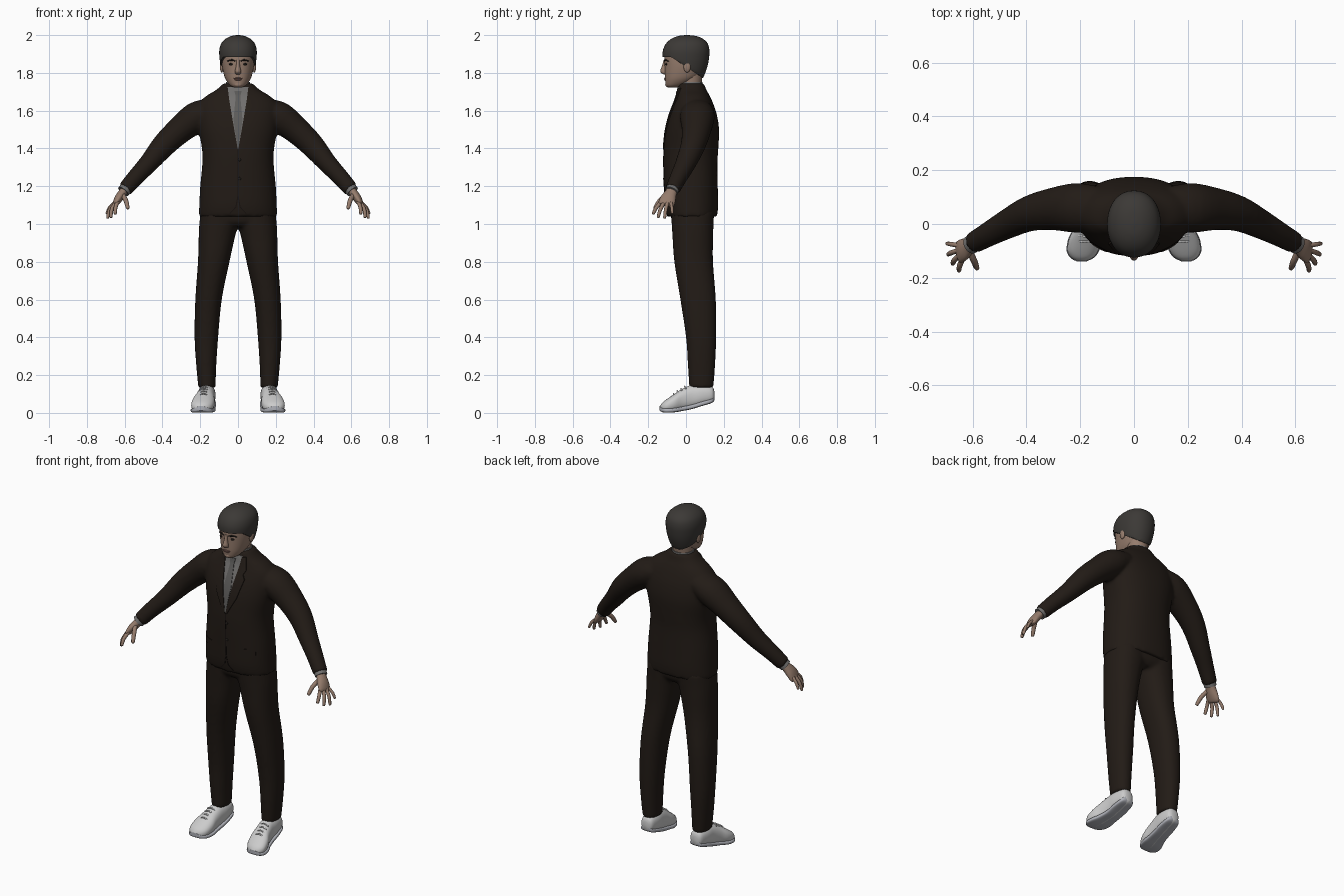
import bpy, bmesh, math
from mathutils import Vector
from mathutils.bvhtree import BVHTree

if "Cube" in bpy.data.objects:
    bpy.data.objects.remove(bpy.data.objects["Cube"])

X, Y, Z = Vector((1, 0, 0)), Vector((0, 1, 0)), Vector((0, 0, 1))


def material(name, r, g, b):
    m = bpy.data.materials.new(name)
    m.diffuse_color = (r, g, b, 1)
    m.use_nodes = True
    m.node_tree.nodes["Principled BSDF"].inputs["Base Color"].default_value = m.diffuse_color
    return m


SUIT = material("suit_cloth", 0.016, 0.011, 0.008)
SEAM = material("seam_cloth", 0.009, 0.006, 0.005)
HAIR = material("hair", 0.045, 0.041, 0.037)
DARK = material("dark", 0.015, 0.012, 0.01)
SKIN = material("skin", 0.30, 0.20, 0.15)
LIPS = material("lips", 0.22, 0.12, 0.10)
SHIRT = material("shirt_cloth", 0.17, 0.165, 0.16)
TIE = material("tie_cloth", 0.11, 0.107, 0.103)
SHOE = material("shoe_leather", 0.62, 0.62, 0.60)
SOLE = material("shoe_sole", 0.42, 0.43, 0.47)


def finish(name, bm, mat, mirror=False, angle=45):
    bmesh.ops.recalc_face_normals(bm, faces=bm.faces)
    me = bpy.data.meshes.new(name)
    bm.to_mesh(me)
    bm.free()
    me.materials.append(mat)
    ob = bpy.data.objects.new(name, me)
    bpy.context.collection.objects.link(ob)
    bpy.ops.object.select_all(action='DESELECT')
    ob.select_set(True)
    bpy.context.view_layer.objects.active = ob
    bpy.ops.object.shade_smooth_by_angle(angle=math.radians(angle))
    if mirror:
        ob.modifiers.new("Mirror", 'MIRROR')
    return ob


def spline(rings, k):
    """Smooth interpolation between key rings."""
    out, n = [], len(rings)
    for i in range(n - 1):
        a, b, c, d = (rings[max(0, min(n - 1, i + j))] for j in (-1, 0, 1, 2))
        for s in range(k):
            t = s / k
            out.append([0.5 * (2 * q + (r - p) * t + (2 * p - 5 * q + 4 * r - w) * t * t
                               + (3 * q - p - 3 * r + w) * t ** 3)
                        for p, q, r, w in zip(a, b, c, d)])
    out.append(list(rings[-1]))
    return out


def loft(name, rings, mat, axes=(X, Y), n=32, k=4, p=2.0, mirror=False, edit=None):
    """Skin of super-ellipse rings (x, y, z, ru, rv); axes=None follows the path."""
    rings = spline(rings, k)
    bm, loops = bmesh.new(), []
    for i, r in enumerate(rings):
        c = Vector(r[:3])
        if axes:
            u, v = axes
        else:
            t = (Vector(rings[min(i + 1, len(rings) - 1)][:3]) - Vector(rings[max(i - 1, 0)][:3])).normalized()
            v = (Y - t * Y.dot(t)).normalized()
            u = v.cross(t)
        loop = []
        for j in range(n):
            a = math.tau * j / n
            ca, sa = math.cos(a), math.sin(a)
            eu = math.copysign(abs(ca) ** (2 / p), ca) * max(r[3], 0.001)
            ev = math.copysign(abs(sa) ** (2 / p), sa) * max(r[4], 0.001)
            co = c + u * eu + v * ev
            loop.append(bm.verts.new(edit(co) if edit else co))
        loops.append(loop)
    for a, b in zip(loops, loops[1:]):
        for j in range(n):
            bm.faces.new((a[j], a[(j + 1) % n], b[(j + 1) % n], b[j]))
    bm.faces.new(loops[0])
    bm.faces.new(loops[-1])
    return finish(name, bm, mat, mirror)


def body(rows):
    """Rows (z, half width, front y, back y) to rings."""
    return [(0, (f + b) / 2, z, w, (b - f) / 2) for z, w, f, b in rows]


def ball(name, loc, size, mat, mirror=False):
    bm = bmesh.new()
    bmesh.ops.create_uvsphere(bm, u_segments=16, v_segments=10, radius=1)
    for v in bm.verts:
        v.co = Vector(loc) + Vector([a * b for a, b in zip(v.co, size)])
    return finish(name, bm, mat, mirror)


def fuse(name, parts):
    """Join parts and blend them into one garment."""
    bpy.ops.object.select_all(action='DESELECT')
    for o in parts:
        o.select_set(True)
    bpy.context.view_layer.objects.active = parts[0]
    bpy.ops.object.join()
    ob = parts[0]
    ob.name = name
    r = ob.modifiers.new("Blend", 'REMESH')
    r.mode, r.voxel_size, r.use_smooth_shade = 'VOXEL', 0.01, True
    s = ob.modifiers.new("Relax", 'SMOOTH')
    s.factor, s.iterations = 0.5, 4
    return ob


# jacket: torso and two sleeves
torso = loft("torso", body([
    (1.04, .207, -.100, .165), (1.10, .205, -.112, .170), (1.20, .200, -.116, .168), (1.32, .189, -.119, .166),
    (1.40, .191, -.117, .171), (1.50, .209, -.107, .175), (1.58, .216, -.087, .163), (1.64, .205, -.064, .143),
    (1.68, .165, -.050, .125), (1.71, .115, -.046, .108), (1.745, .076, -.040, .095)]), SUIT, p=2.3, n=48)
SLEEVE = [(.13, .06, 1.605, .06, .08), (.215, .06, 1.568, .082, .092), (.307, .055, 1.498, .072, .078),
          (.39, .038, 1.42, .064, .066), (.47, .0, 1.325, .052, .055), (.54, -.038, 1.25, .045, .046),
          (.598, -.071, 1.183, .041, .040)]
sleeves = [loft("sleeve", [(s * r[0], *r[1:]) for r in SLEEVE], SUIT, axes=None) for s in (1, -1)]
jacket = fuse("jacket", [torso] + sleeves)

# trousers: two legs and the seat
LEG = [(1.07, -.005, .198, -.08, .15), (1.0, -.003, .205, -.076, .146), (.94, .014, .208, -.072, .144),
       (.80, .045, .212, -.062, .143), (.60, .086, .226, -.030, .158), (.40, .105, .230, .0, .160),
       (.25, .115, .221, .010, .154), (.132, .119, .210, .017, .145)]
legs = [loft("leg", [(s * (a + b) / 2, (f + k) / 2, z, (b - a) / 2, (k - f) / 2) for z, a, b, f, k in LEG],
             SUIT, p=2.2) for s in (1, -1)]
seat = loft("seat", body([(.985, .19, -.05, .12), (1.02, .20, -.077, .145), (1.09, .195, -.08, .15)]), SUIT, p=2.3)
fuse("trousers", legs + [seat])

# panels laid on the jacket front: shirt, tie, lapels, seam
bpy.context.view_layer.update()
TREE = BVHTree.FromObject(jacket, bpy.context.evaluated_depsgraph_get())


def panel(name, rows, lift, mat, mirror=False):
    """Rows (z, x0, x1) draped on the jacket front."""
    bm, grid, cols = bmesh.new(), [], 8
    for z, x0, x1 in spline(rows, 1) if len(rows) > 9 else [
            [p + (q - p) * s / 6 for p, q in zip(a, b)] for a, b in zip(rows, rows[1:]) for s in range(7)]:
        line = []
        for i in range(cols + 1):
            x = x0 + (x1 - x0) * i / cols
            hit = TREE.ray_cast(Vector((x, -1, z)), Y)[0] or TREE.find_nearest(Vector((x, -.1, z)))[0]
            line.append((x, hit.y - lift, z))
        grid.append(line)
    depth = lift + .004
    rim = [[(bm.verts.new(c), bm.verts.new((c[0], c[1] + depth, c[2]))) for c in line] for line in grid]
    last = len(rim) - 1
    for r in range(last):
        for i in range(cols):
            q = (rim[r][i], rim[r][i + 1], rim[r + 1][i + 1], rim[r + 1][i])
            bm.faces.new([v[0] for v in q])
            bm.faces.new([v[1] for v in reversed(q)])
        for i in (0, cols):
            a, b = rim[r][i], rim[r + 1][i]
            bm.faces.new((a[0], b[0], b[1], a[1]))
    for r in (0, last):
        for i in range(cols):
            a, b = rim[r][i], rim[r][i + 1]
            bm.faces.new((a[0], b[0], b[1], a[1]))
    bmesh.ops.remove_doubles(bm, verts=bm.verts, dist=1e-5)
    return finish(name, bm, mat, mirror, 35)


panel("shirt_front", [(1.725, -.055, .055), (1.66, -.047, .047), (1.40, -.003, .003)], .002, SHIRT)
panel("tie", [(1.705, -.019, .019), (1.675, -.012, .012), (1.55, -.024, .024), (1.405, -.003, .003)], .005, TIE)
panel("lapel", [(1.72, .055, .075), (1.655, .046, .092), (1.63, .042, .080), (1.605, .038, .094),
                (1.50, .020, .065), (1.395, .001, .008)], .006, SUIT, True)
panel("front_seam", [(1.395, -.003, .003), (1.15, -.003, .003), (1.09, .008, .014), (1.055, .04, .046)], .002, SEAM, True)
panel("pocket_flap", [(1.205, .10, .165), (1.17, .10, .165)], .003, SUIT, True)
for z in (1.34, 1.24):
    y = TREE.ray_cast(Vector((.008, -1, z)), Y)[0].y
    ball("jacket_button", (.008, y, z), (.008, .004, .008), DARK)

# shirt collar, neck, head
loft("shirt_collar", body([(1.69, .074, -.047, .088), (1.72, .068, -.044, .090), (1.752, .062, -.034, .088)]), SHIRT)
loft("neck", body([(1.68, .056, -.032, .08), (1.74, .056, -.030, .082), (1.80, .060, -.04, .09)]), SKIN)
loft("head", body([
    (1.722, .020, -.094, -.045), (1.733, .041, -.106, -.01), (1.758, .061, -.110, .04), (1.785, .073, -.112, .075),
    (1.83, .083, -.113, .10), (1.87, .086, -.114, .105), (1.91, .085, -.110, .105), (1.95, .068, -.085, .09),
    (1.97, .03, -.04, .05)]), SKIN, n=40, p=2.2)

# face features
loft("nose", [(0, -.110, 1.868, .008, .008), (0, -.113, 1.838, .010, .014), (0, -.117, 1.810, .016, .019),
              (0, -.114, 1.797, .015, .014), (0, -.110, 1.792, .008, .006)], SKIN, n=16)
ball("eye", (.034, -.104, 1.846), (.015, .006, .006), DARK, True)
loft("eyebrow", [(.014, -.114, 1.862, .002, .003), (.034, -.110, 1.868, .005, .005), (.058, -.094, 1.862, .002, .003)],
     DARK, axes=(Z, Y), n=10, mirror=True)
ball("upper_lip", (0, -.110, 1.771), (.024, .006, .004), LIPS)
ball("lower_lip", (0, -.109, 1.764), (.019, .007, .004), LIPS)
ball("chin", (0, -.098, 1.739), (.022, .012, .014), SKIN)
ball("ear", (.086, .006, 1.832), (.010, .019, .030), SKIN, True)


# hair, cut along a hairline falling from fringe to nape
def hairline(co):
    t = max(0, min(1, (co.y + .08) / .18))
    co.z = max(co.z, 1.885 - .12 * t)
    return co


loft("hair", body([
    (1.76, .068, -.108, .085), (1.80, .083, -.115, .102), (1.84, .092, -.119, .115), (1.88, .098, -.124, .122),
    (1.92, .099, -.122, .124), (1.955, .089, -.106, .115), (1.98, .066, -.078, .090), (1.995, .036, -.042, .055),
    (2.0, .006, -.004, .012)]), HAIR, n=40, p=2.15, edit=hairline)

# cuffs, palms, fingers
loft("shirt_cuff", [(.585, -.064, 1.198, .034, .034), (.607, -.077, 1.172, .034, .035)], SHIRT, axes=None, mirror=True)
loft("palm", [(.592, -.068, 1.19, .022, .028), (.613, -.081, 1.162, .023, .032), (.632, -.094, 1.135, .022, .041),
              (.648, -.104, 1.108, .016, .043), (.655, -.108, 1.098, .008, .036)], SKIN, axes=None, n=20, mirror=True)
FINGERS = {
    "thumb": ((.612, -.098, 1.158), (.594, -.138, 1.125), (.584, -.163, 1.086), .012),
    "index_finger": ((.636, -.128, 1.118), (.648, -.156, 1.088), (.650, -.173, 1.056), .010),
    "middle_finger": ((.646, -.115, 1.115), (.668, -.135, 1.078), (.673, -.147, 1.038), .010),
    "ring_finger": ((.652, -.098, 1.115), (.679, -.107, 1.078), (.690, -.113, 1.035), .0095),
    "little_finger": ((.652, -.080, 1.115), (.680, -.075, 1.087), (.694, -.073, 1.058), .0085)}
for name, (a, b, c, r) in FINGERS.items():
    end = Vector(c) + (Vector(c) - Vector(b)) * .15
    loft(name, [(*a, r, r), (*b, r, r), (*c, r * .8, r * .8), (*end, r * .25, r * .25)],
         SKIN, axes=None, n=12, mirror=True)

# shoes: rows (y, centre x, half width, bottom, top)
SHOES = [(.150, .163, .018, .065, .115), (.136, .163, .037, .052, .140), (.08, .165, .046, .035, .150),
         (.03, .168, .046, .020, .148), (-.02, .175, .051, .010, .127), (-.06, .183, .060, .003, .101),
         (-.10, .190, .057, .001, .074), (-.125, .193, .040, .004, .054), (-.138, .195, .015, .012, .036)]
loft("shoe_upper", [(x, y, (a + b) / 2, w, (b - a) / 2) for y, x, w, a, b in SHOES],
     SHOE, axes=(X, Z), p=2.3, mirror=True)
loft("shoe_sole", [(x, y - .001, a + .012, w + .003, .012) for y, x, w, a, b in SHOES],
     SOLE, axes=(X, Z), p=4, mirror=True)
for y, z in ((-.062, .101), (-.042, .114), (-.022, .127), (-.002, .138)):
    x = .177 - y * .1
    loft("shoe_lace", [(x - .026, y, z - .009, .004, .004), (x, y - .004, z + .002, .004, .004),
                       (x + .026, y, z - .009, .004, .004)], SHOE, axes=(Y, Z), n=8, mirror=True)
